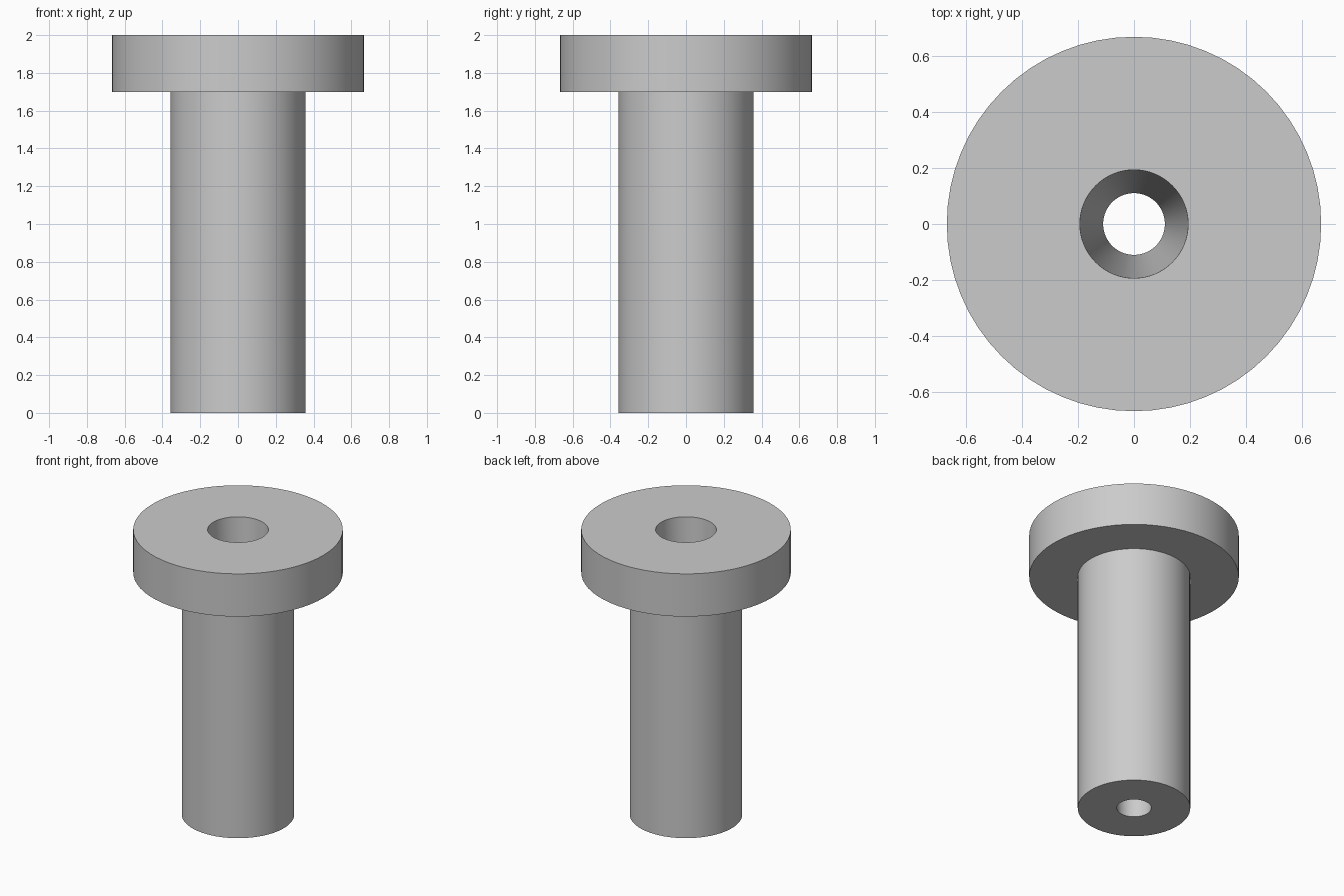
import bpy, bmesh, math
from mathutils import Matrix, Vector

cube = bpy.data.objects.get("Cube")
if cube:
    bpy.data.objects.remove(cube, do_unlink=True)

SEGMENTS = 64

grey = bpy.data.materials.new("plain grey")
grey.use_nodes = True
colour = (0.6, 0.6, 0.6, 1)
grey.diffuse_color = colour
grey.node_tree.nodes["Principled BSDF"].inputs["Base Color"].default_value = colour


def lathe(name, profile, material):
    """Revolve a closed (radius, height) profile around z."""
    bm = bmesh.new()
    rings = []
    for i in range(SEGMENTS):
        turn = Matrix.Rotation(math.tau * i / SEGMENTS, 3, "Z")
        rings.append([bm.verts.new(turn @ Vector((r, 0, z))) for r, z in profile])
    for i, ring in enumerate(rings):
        after = rings[(i + 1) % SEGMENTS]
        for j in range(len(profile)):
            k = (j + 1) % len(profile)
            bm.faces.new((ring[j], after[j], after[k], ring[k]))
    bmesh.ops.recalc_face_normals(bm, faces=bm.faces)
    mesh = bpy.data.meshes.new(name)
    bm.to_mesh(mesh)
    bm.free()
    mesh.materials.append(material)
    obj = bpy.data.objects.new(name, mesh)
    bpy.context.collection.objects.link(obj)
    bpy.ops.object.select_all(action="DESELECT")
    obj.select_set(True)
    bpy.context.view_layer.objects.active = obj
    bpy.ops.object.shade_smooth_by_angle(angle=math.radians(30))
    return obj


# Flanged sleeve: shaft, wide head and a bore that widens towards the top
bore_bottom, bore_top = 0.11, 0.193
shaft, head = 0.358, 0.667
head_base, height = 1.7, 2.0
lathe("flanged_sleeve", [
    (bore_bottom, 0), (shaft, 0), (shaft, head_base),
    (head, head_base), (head, height), (bore_top, height),
], grey)
